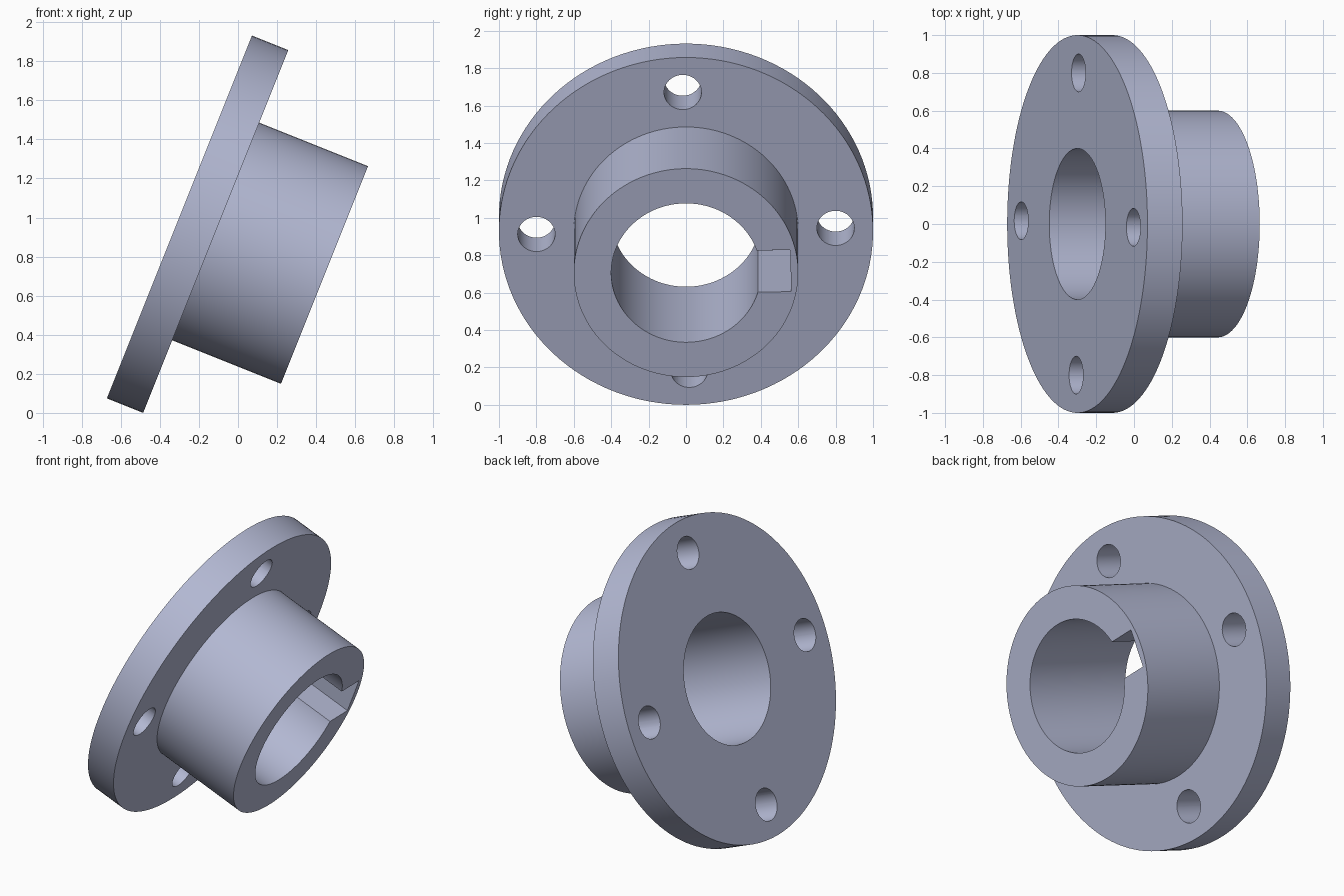
import bpy, bmesh
from math import cos, sin, radians, pi
from mathutils import Matrix, Vector

default = bpy.data.objects.get("Cube")
if default:
    bpy.data.objects.remove(default, do_unlink=True)

steel = bpy.data.materials.new("blue_grey_steel")
steel.use_nodes = True
COLOUR = (0.45, 0.48, 0.65, 1)
steel.diffuse_color = COLOUR
steel.node_tree.nodes["Principled BSDF"].inputs["Base Color"].default_value = COLOUR

# Local frame: x sideways, y up the disc, z along the tilted axis
TILT = radians(21.8)
FRAME = Matrix(((0, sin(TILT), cos(TILT), -0.30),
                (1, 0, 0, 0),
                (0, cos(TILT), -sin(TILT), 1.003),
                (0, 0, 0, 1)))
TURN = Matrix.Rotation(radians(1.25), 4, 'Z')


def new_object(name, bm):
    bmesh.ops.recalc_face_normals(bm, faces=bm.faces)
    mesh = bpy.data.meshes.new(name)
    bm.to_mesh(mesh)
    bm.free()
    mesh.materials.append(steel)
    obj = bpy.data.objects.new(name, mesh)
    obj.matrix_world = FRAME
    bpy.context.collection.objects.link(obj)
    return obj


def lathe(name, profile, sides=128):
    """Closed ring turned from a (radius, height) profile."""
    bm = bmesh.new()
    rings = [[bm.verts.new((r * cos(2 * pi * i / sides), r * sin(2 * pi * i / sides), z))
              for i in range(sides)] for r, z in profile]
    for a, b in zip(rings, rings[1:] + rings[:1]):
        for i in range(sides):
            j = (i + 1) % sides
            bm.faces.new((a[i], a[j], b[j], b[i]))
    return new_object(name, bm)


# Flange and hub turned in one piece around the bore
body = lathe("flanged_hub", [(0.4, 0), (1, 0), (1, 0.2), (0.6, 0.2), (0.6, 0.8), (0.4, 0.8)])

# Four bolt holes and the blind keyway in the hub
bm = bmesh.new()
for k in range(4):
    place = TURN @ Matrix.Rotation(k * pi / 2, 4, 'Z') @ Matrix.Translation((0.8, 0, 0.1))
    bmesh.ops.create_cone(bm, cap_ends=True, segments=48, radius1=0.1, radius2=0.1,
                          depth=0.4, matrix=place)
key_shape = Matrix.Translation((0.41, 0, 0.55)) @ Matrix.Diagonal(Vector((0.3, 0.24, 0.7, 1)))
bmesh.ops.create_cube(bm, size=1, matrix=TURN @ key_shape)
cutter = new_object("hole_cutter", bm)
cutter.hide_render = True

cut = body.modifiers.new("holes", 'BOOLEAN')
cut.operation = 'DIFFERENCE'
cut.solver = 'EXACT'
cut.object = cutter

# Apply the cut, then shade round walls smooth with sharp rims
bpy.ops.object.select_all(action='DESELECT')
body.select_set(True)
bpy.context.view_layer.objects.active = body
bpy.ops.object.modifier_apply(modifier=cut.name)
bpy.data.objects.remove(cutter, do_unlink=True)
bpy.ops.object.shade_smooth_by_angle(angle=radians(30))
